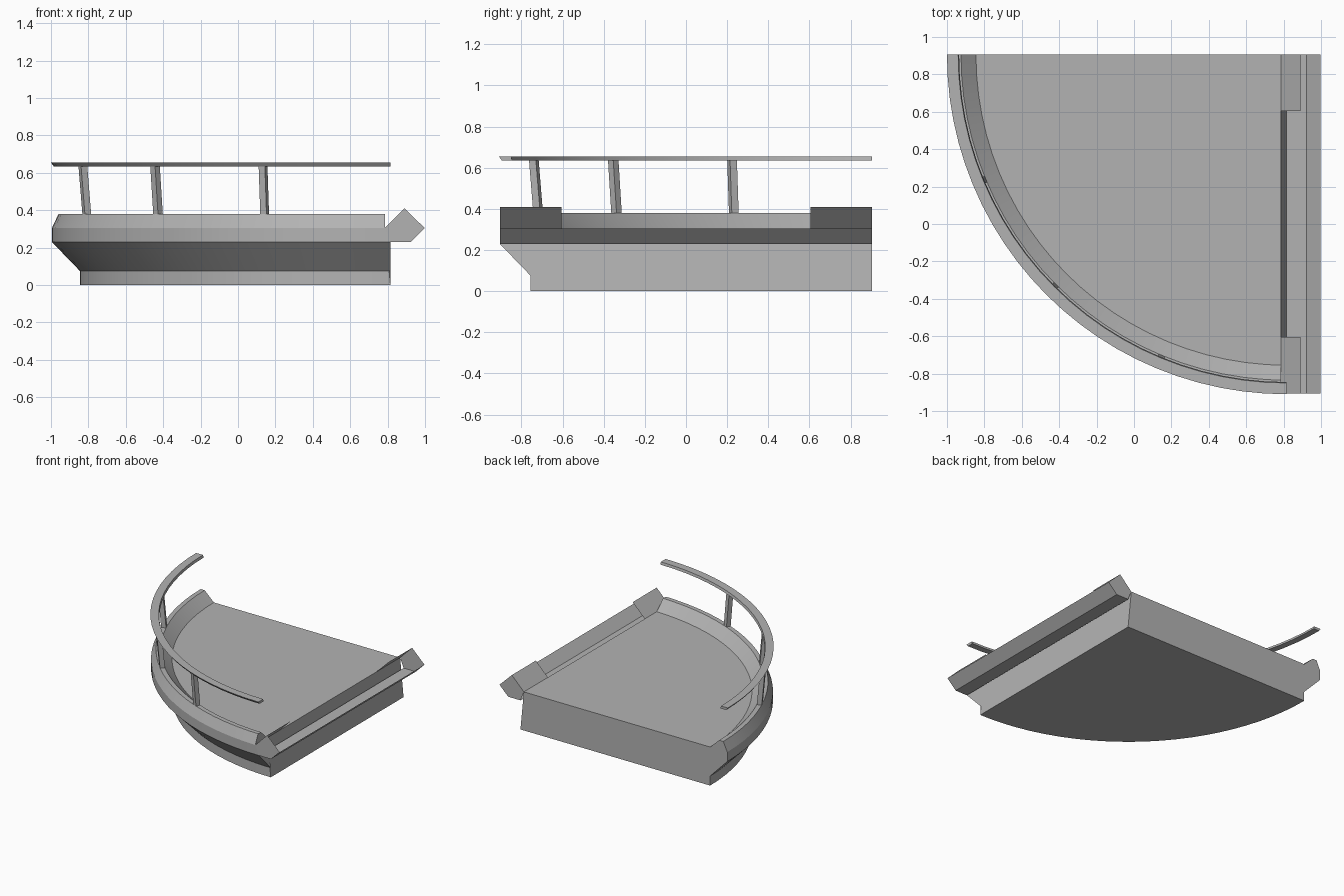
import bpy, bmesh
from math import cos, sin, pi, radians
from mathutils import Vector

if "Cube" in bpy.data.objects:
    bpy.data.objects.remove(bpy.data.objects["Cube"], do_unlink=True)

GREY = (0.45, 0.45, 0.45, 1)
mat = bpy.data.materials.new("plain grey")
mat.use_nodes = True
mat.diffuse_color = GREY
mat.node_tree.nodes["Principled BSDF"].inputs["Base Color"].default_value = GREY

CX, CY = 0.815, 0.905   # corner about which the quarter circle turns
EDGE = 0.785            # deck edge beside the trough
STEPS = 24


def finish(name, bm, smooth=False):
    bmesh.ops.remove_doubles(bm, verts=bm.verts, dist=1e-4)
    bmesh.ops.recalc_face_normals(bm, faces=bm.faces)
    mesh = bpy.data.meshes.new(name)
    bm.to_mesh(mesh)
    bm.free()
    mesh.materials.append(mat)
    obj = bpy.data.objects.new(name, mesh)
    bpy.context.collection.objects.link(obj)
    if smooth:
        bpy.ops.object.select_all(action='DESELECT')
        obj.select_set(True)
        bpy.context.view_layer.objects.active = obj
        bpy.ops.object.shade_smooth_by_angle(angle=radians(20))
    return obj


def polar(r, a, z):
    return Vector((CX - r * cos(a), CY - r * sin(a), z))


def quarter_sweep(profile):
    """Closed (radius, height) profile swept through a quarter turn."""
    bm = bmesh.new()
    rings = [[bm.verts.new(polar(r, pi / 2 * i / STEPS, z)) for r, z in profile]
             for i in range(STEPS + 1)]
    n = len(profile)
    for a, b in zip(rings, rings[1:]):
        for j in range(n):
            k = (j + 1) % n
            if profile[j][0] or profile[k][0]:
                bm.faces.new((a[j], a[k], b[k], b[j]))
    bm.faces.new(rings[0])
    bm.faces.new(rings[-1])
    return bm


# Balcony body: flared hull, flat deck and low curved wall
body = quarter_sweep([(0, 0), (1.66, 0), (1.66, 0.075), (1.81, 0.23), (1.81, 0.305),
                      (1.775, 0.38), (1.74, 0.38), (1.66, 0.305), (0, 0.305)])
for v in body.verts:
    if v.co.z > 0.3 and v.co.x > EDGE:
        v.co.x = EDGE
finish("balcony_body", body, smooth=True)

# Hand rail
finish("hand_rail", quarter_sweep([(1.75, 0.635), (1.8, 0.635), (1.815, 0.655), (1.755, 0.655)]),
       smooth=True)

# Rail posts, leaning outward
for i in range(1, 4):
    a = pi / 2 * i / 4
    side = Vector((sin(a), -cos(a), 0)) * 0.018
    bm = bmesh.new()
    ends = []
    for r, z in ((1.757, 0.375), (1.78, 0.637)):
        ends.append([bm.verts.new(polar(r + dr, a, z) + side * s)
                     for dr, s in ((-.018, -1), (.018, -1), (.018, 1), (-.018, 1))])
    for j in range(4):
        k = (j + 1) % 4
        bm.faces.new((ends[0][j], ends[0][k], ends[1][k], ends[1][j]))
    for e in ends:
        bm.faces.new(e)
    finish(f"rail_post_{i}", bm)

# Edge trough: open channel with end plates and raised sloping ends
INNER, RIDGE, LIP = (EDGE, 0.305), (0.89, 0.41), (0.998, 0.305)
KEEL, FOOT = (0.922, 0.23), (CX, 0.23)


def strip(bm, p, q, y0, y1):
    bm.faces.new([bm.verts.new((x, y, z))
                  for (x, z), y in ((p, y0), (q, y0), (q, y1), (p, y1))])


bm = bmesh.new()
strip(bm, FOOT, KEEL, -CY, CY)
strip(bm, KEEL, LIP, -CY, CY)
for s in (-1, 1):
    strip(bm, INNER, RIDGE, s * 0.605, s * CY)
    bm.faces.new([bm.verts.new((x, s * CY, z)) for x, z in (INNER, RIDGE, LIP, KEEL, FOOT)])
finish("edge_trough", bm)
